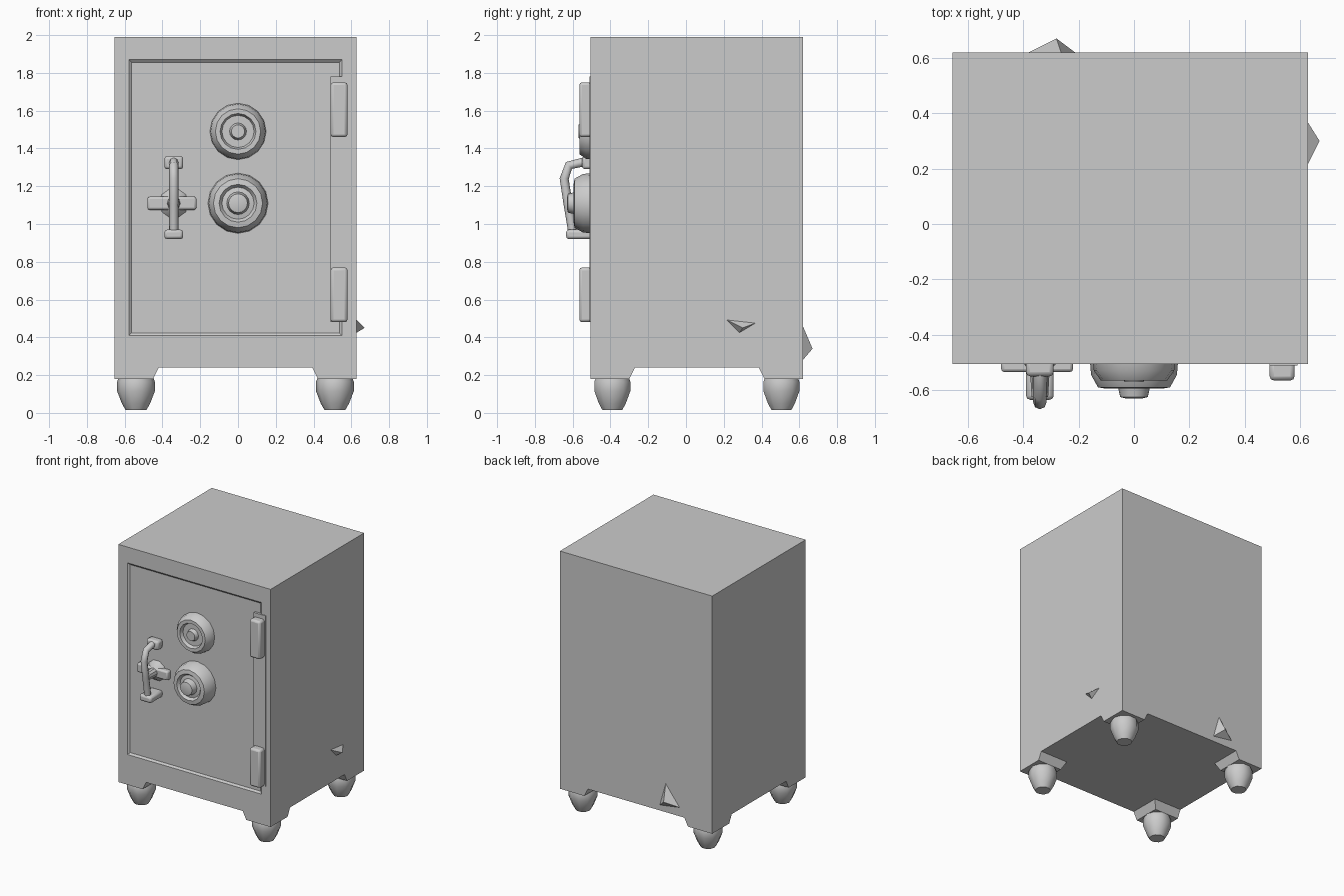
import bpy, bmesh, math
from mathutils import Vector, Matrix

cube = bpy.data.objects.get("Cube")
if cube:
    bpy.data.objects.remove(cube, do_unlink=True)

steel = bpy.data.materials.new("grey_steel")
steel.use_nodes = True
GREY = (0.6, 0.6, 0.6, 1)
steel.diffuse_color = GREY
steel.node_tree.nodes["Principled BSDF"].inputs["Base Color"].default_value = GREY

LEFT, RIGHT, FRONT, BACK = 0.628, -0.655, -0.505, 0.62
BASE, TOP = 0.24, 1.99


def finish(name, bm, bevel=0):
    """Turn a bmesh into a named, shaded object."""
    bmesh.ops.recalc_face_normals(bm, faces=bm.faces)
    mesh = bpy.data.meshes.new(name)
    bm.to_mesh(mesh)
    bm.free()
    ob = bpy.data.objects.new(name, mesh)
    bpy.context.collection.objects.link(ob)
    mesh.materials.append(steel)
    if bevel:
        mod = ob.modifiers.new("soft_edges", 'BEVEL')
        mod.width, mod.segments = bevel, 2
    bpy.ops.object.select_all(action='DESELECT')
    ob.select_set(True)
    bpy.context.view_layer.objects.active = ob
    bpy.ops.object.shade_smooth_by_angle(angle=math.radians(35))
    return ob


def box_mesh(low, high):
    bm = bmesh.new()
    bmesh.ops.create_cube(bm, size=1)
    low, high = Vector(low), Vector(high)
    for v in bm.verts:
        v.co = (low + high) / 2 + v.co * (high - low)
    return bm


def box(name, low, high, bevel=0):
    return finish(name, box_mesh(low, high), bevel)


def lathe(name, profile, place, sides=16):
    """Spin (radius, height) points about z, then place the result."""
    bm = bmesh.new()
    rings = [[bm.verts.new((r * math.cos(math.tau * i / sides),
                            r * math.sin(math.tau * i / sides), h))
              for i in range(sides)] for r, h in profile]
    for a, b in zip(rings, rings[1:]):
        for i in range(sides):
            j = (i + 1) % sides
            bm.faces.new((a[i], a[j], b[j], b[i]))
    bm.faces.new(rings[0])
    bm.faces.new(rings[-1])
    bm.transform(place)
    return finish(name, bm)


def facing_front(x, z):
    return Matrix.Translation((x, FRONT, z)) @ Matrix.Rotation(math.pi / 2, 4, 'X')


# Cabinet with a shallow sunken door panel in its front
bm = box_mesh((RIGHT, FRONT, BASE), (LEFT, BACK, TOP))
bm.faces.ensure_lookup_table()
front = min(bm.faces, key=lambda f: f.calc_center_median().y)
bmesh.ops.inset_region(bm, faces=[front], thickness=0.11)
for v in front.verts:
    v.co.z = 0.41 if v.co.z < 1 else 1.87
bmesh.ops.inset_region(bm, faces=[front], thickness=0.02, depth=-0.012)
finish("cabinet", bm)

# Hinge side: long strip and two barrels
box("hinge_strip", (0.49, FRONT - 0.006, 0.48), (0.59, FRONT + 0.02, 1.78))
for name, low, high in (("lower_hinge", 0.48, 0.77), ("upper_hinge", 1.46, 1.75)):
    box(name, (0.49, -0.565, low), (0.58, FRONT + 0.01, high), 0.015)

# Combination dials
lathe("upper_dial", [(0.15, -0.02), (0.145, 0.025), (0.12, 0.06), (0.095, 0.06),
                     (0.085, 0.035), (0.045, 0.035), (0.035, 0.065)], facing_front(0, 1.49))
lathe("lower_dial", [(0.16, -0.02), (0.155, 0.04), (0.13, 0.085), (0.1, 0.09),
                     (0.085, 0.07), (0.06, 0.075), (0.05, 0.12), (0.03, 0.125)],
      facing_front(0, 1.11))

# Door handle: mount, cross arm, upright grip and flared ends
HX = -0.34
lathe("handle_mount", [(0.085, -0.02), (0.06, 0.01), (0.035, 0.03), (0.03, 0.12)],
      facing_front(HX, 1.11), 10)
box("handle_arm", (-0.48, FRONT - 0.03, 1.075), (-0.22, FRONT + 0.02, 1.145), 0.012)
curve = bpy.data.curves.new("handle_grip", 'CURVE')
curve.dimensions = '3D'
curve.bevel_depth, curve.bevel_resolution = 0.024, 2
curve.use_fill_caps = True
path = [(HX, -0.535, 1.33), (HX, -0.62, 1.31), (HX, -0.645, 1.24), (HX, -0.625, 1.11),
        (HX, -0.605, 0.99), (HX, -0.6, 0.94)]
spline = curve.splines.new('POLY')
spline.points.add(len(path) - 1)
for p, co in zip(spline.points, path):
    p.co = (*co, 1)
curve.materials.append(steel)
grip = bpy.data.objects.new("handle_grip", curve)
bpy.context.collection.objects.link(grip)
box("handle_top_end", (HX - 0.05, -0.55, 1.29), (HX + 0.05, FRONT + 0.02, 1.36), 0.015)
box("handle_bottom_end", (HX - 0.05, -0.635, 0.92), (HX + 0.05, FRONT + 0.02, 0.97), 0.015)

# Corner blocks with sloping inner sides, each on a rounded foot
for side, x in (("left", LEFT), ("right", RIGHT)):
    for end, y in (("front", FRONT), ("back", BACK)):
        sx, sy = (-1 if x > 0 else 1), (-1 if y > 0 else 1)
        bm = box_mesh((0, 0, 0.18), (1, 1, BASE + 0.01))
        for v in bm.verts:
            reach = 0.205 if v.co.z < 0.2 else 0.24
            v.co.x = x + sx * reach * v.co.x
            v.co.y = y + sy * reach * v.co.y
        finish(f"{end}_{side}_corner_block", bm)
        lathe(f"{end}_{side}_foot",
              [(0.055, 0.0), (0.075, 0.035), (0.1, 0.1), (0.1, 0.15), (0.085, 0.19)],
              Matrix.Translation((x + sx * 0.115, y + sy * 0.115, 0.015)), 10)

# Bent metal tabs low on the side and back
for name, tip, roots in (
        ("side_tab", (0.67, 0.3, 0.45), ((0.62, 0.2, 0.5), (0.62, 0.38, 0.48), (0.62, 0.28, 0.42))),
        ("back_tab", (-0.28, 0.67, 0.34), ((-0.4, 0.61, 0.3), (-0.2, 0.61, 0.27), (-0.26, 0.61, 0.48)))):
    bm = bmesh.new()
    bmesh.ops.convex_hull(bm, input=[bm.verts.new(p) for p in (tip, *roots)])
    finish(name, bm)
